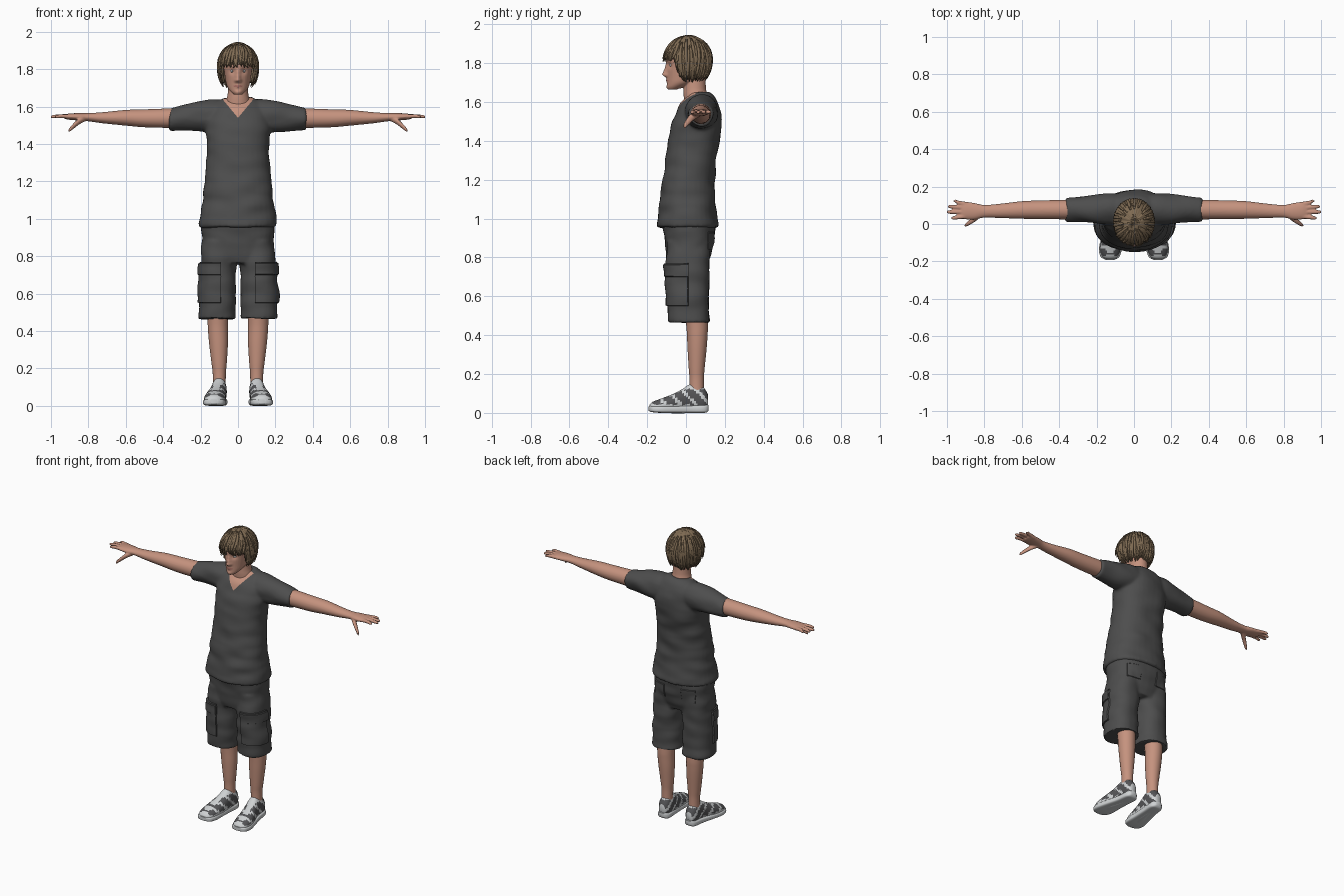
import bpy, bmesh, math, random
from mathutils import Vector, noise

cube = bpy.data.objects.get("Cube")
if cube:
    bpy.data.objects.remove(cube)
random.seed(4)


def material(name, rgb):
    m = bpy.data.materials.new(name)
    m.use_nodes = True
    m.diffuse_color = (*rgb, 1)
    m.node_tree.nodes["Principled BSDF"].inputs["Base Color"].default_value = (*rgb, 1)
    return m


skin = material("skin", (0.56, 0.29, 0.21))
lip = material("lips", (0.42, 0.17, 0.14))
cloth = material("charcoal cloth", (0.075, 0.075, 0.075))
brown = material("hair brown", (0.21, 0.145, 0.085))
white = material("shoe white", (0.62, 0.64, 0.65))
grey = material("shoe grey", (0.09, 0.09, 0.095))
iris_mat = material("iris", (0.05, 0.06, 0.06))

AXES = {"z": lambda t, a, b: (a, b, t), "x": lambda t, a, b: (t, a, b), "y": lambda t, a, b: (a, t, b)}


def smooth_path(rows, steps=4):
    # Catmull-Rom through the rows
    out, last = [], len(rows) - 1
    for i in range(last):
        p = [rows[max(0, min(last, i + k))] for k in (-1, 0, 1, 2)]
        for s in range(steps):
            t = s / steps
            out.append([b + .5 * t * (c - a + t * (2*a - 5*b + 4*c - d + t * (3*(b - c) + d - a)))
                        for a, b, c, d in zip(*p)])
    return out + [list(rows[-1])]


def loft(bm, axis, rows, side=1, square=1.0, n=32):
    # rows: place on axis, two centre values, two radii
    rings = []
    for t, a, b, ra, rb in smooth_path(rows):
        ring = []
        for k in range(n):
            c, s = math.cos(math.tau * k / n), math.sin(math.tau * k / n)
            x, y, z = AXES[axis](t, a + ra * math.copysign(abs(c) ** square, c),
                                 b + rb * math.copysign(abs(s) ** square, s))
            ring.append(bm.verts.new((x * side, y, z)))
        rings.append(ring)
    for r, q in zip(rings, rings[1:]):
        for k in range(n):
            bm.faces.new((r[k], r[(k + 1) % n], q[(k + 1) % n], q[k]))
    bm.faces.new(rings[0])
    bm.faces.new(rings[-1])


def finish(name, bm, mats, sharp=None):
    bmesh.ops.recalc_face_normals(bm, faces=bm.faces)
    me = bpy.data.meshes.new(name)
    bm.to_mesh(me)
    bm.free()
    for m in mats:
        me.materials.append(m)
    me.shade_smooth()
    if sharp:
        me.set_sharp_from_angle(angle=math.radians(sharp))
    ob = bpy.data.objects.new(name, me)
    bpy.context.collection.objects.link(ob)
    return ob


def fuse(bm, voxel, rounds):
    # merge overlapping lofts into one soft skin
    ob = finish("fuse_helper", bm, [])
    mod = ob.modifiers.new("merge", "REMESH")
    mod.mode, mod.voxel_size = "VOXEL", voxel
    mod = ob.modifiers.new("soften", "SMOOTH")
    mod.factor, mod.iterations = 0.5, rounds
    deps = bpy.context.evaluated_depsgraph_get()
    me = bpy.data.meshes.new_from_object(ob.evaluated_get(deps))
    out = bmesh.new()
    out.from_mesh(me)
    out.normal_update()
    bpy.data.objects.remove(ob)
    return out


def cut(bm, co, no):
    bmesh.ops.bisect_plane(bm, geom=bm.verts[:] + bm.edges[:] + bm.faces[:], plane_co=co, plane_no=no, dist=1e-5)


def wrinkle(bm, amount):
    moves = [(v, v.normal * noise.noise(Vector((v.co.x * 7, v.co.y * 7, v.co.z * 15))) * amount) for v in bm.verts]
    for v, d in moves:
        v.co += d


# Shirt with sleeves and a V neck showing skin
bm = bmesh.new()
loft(bm, "z", [(.955, 0, .008, .207, .157), (1.0, 0, .008, .205, .153), (1.1, 0, .008, .19, .143),
               (1.2, 0, .015, .18, .135), (1.3, 0, .025, .17, .13), (1.4, 0, .04, .168, .135),
               (1.47, 0, .05, .175, .13), (1.53, 0, .06, .17, .12), (1.58, 0, .068, .15, .105),
               (1.62, 0, .07, .12, .078), (1.65, 0, .07, .075, .05)], square=.88)
for s in (1, -1):
    loft(bm, "x", [(.05, .08, 1.55, .08, .08), (.13, .08, 1.55, .085, .09), (.2, .08, 1.545, .08, .084),
                   (.28, .078, 1.54, .069, .07), (.365, .077, 1.533, .062, .059)], s)
bm = fuse(bm, .009, 5)
wrinkle(bm, .009)
for s in (1, -1):
    cut(bm, (0, 0, 1.54), (-1.2 * s, 0, 1))
for f in bm.faces:
    c = f.calc_center_median()
    f.material_index = int(c.z > 1.54 + 1.2 * abs(c.x) and c.y < .05)
finish("shirt", bm, [cloth, skin])

# Shorts with raised pockets
bm = bmesh.new()
loft(bm, "z", [(.76, 0, .01, .17, .1), (.82, 0, .012, .192, .118), (.9, 0, .018, .197, .13),
               (1.0, 0, .012, .195, .138)], square=.85)
for s in (1, -1):
    loft(bm, "z", [(.465, .112, .015, .1, .107), (.56, .112, .012, .099, .106), (.68, .109, .01, .096, .11),
                   (.78, .104, .01, .096, .113), (.88, .098, .015, .09, .115)], s, .88)
bm = fuse(bm, .009, 4)
wrinkle(bm, .009)


def raised(zs, ys, xs, depth):
    for z in zs:
        cut(bm, (0, 0, z), (0, 0, 1))
    for y in ys:
        cut(bm, (0, y, 0), (0, 1, 0))
    for s in (1, -1):
        for x in xs:
            cut(bm, (x * s, 0, 0), (1, 0, 0))
        picked = []
        for f in bm.faces:
            c = f.calc_center_median()
            if zs[0] < c.z < zs[1] and ys[0] < c.y < ys[1] and xs[0] < c.x * s < xs[1]:
                picked.append(f)
        bmesh.ops.inset_region(bm, faces=picked, thickness=.003, depth=depth, use_even_offset=True)
        bm.normal_update()


raised((.55, .77), (-.2, .012), (.09, .3), .008)
raised((.7, .765), (-.2, .009), (.093, .3), .006)
raised((.84, .93), (.08, .3), (.06, .15), .004)
finish("shorts", bm, [cloth], 40)

for s, side in ((1, "left"), (-1, "right")):
    # Arm, palm, fingers and thumb
    bm = bmesh.new()
    loft(bm, "x", [(.25, .077, 1.54, .05, .05), (.36, .077, 1.538, .052, .052), (.5, .076, 1.537, .05, .048),
                   (.6, .075, 1.54, .047, .042), (.72, .07, 1.54, .038, .03), (.8, .068, 1.543, .034, .022),
                   (.85, .068, 1.545, .044, .02), (.9, .072, 1.546, .047, .017), (.925, .074, 1.546, .043, .012)], s)
    for base, tip, reach in ((.04, .032, .978), (.063, .064, 1.002), (.086, .093, .995), (.107, .122, .965)):
        loft(bm, "x", [(.89, base, 1.546, .011, .012), (.94, (base + tip) / 2, 1.549, .011, .011),
                       (reach - .012, tip, 1.546, .0095, .009), (reach, tip, 1.545, .005, .005)], s, n=12)
    loft(bm, "x", [(.815, .06, 1.537, .02, .015), (.85, .03, 1.52, .018, .017), (.88, .008, 1.495, .014, .015),
                   (.9, -.005, 1.476, .01, .011), (.906, -.009, 1.47, .004, .005)], s, n=16)
    finish(side + "_arm", fuse(bm, .005, 3), [skin])

    # Leg
    bm = bmesh.new()
    loft(bm, "z", [(.06, .1, .055, .034, .038), (.17, .1, .055, .035, .037), (.23, .101, .055, .041, .041),
                   (.33, .104, .057, .05, .049), (.4, .107, .058, .053, .053), (.46, .108, .056, .055, .056),
                   (.62, .108, .04, .062, .062)], s)
    finish(side + "_leg", bm, [skin])

    # Shoe upper: grey with white collar, tongue and slanted stripes
    bm = bmesh.new()
    loft(bm, "y", [(-.188, .128, .027, .02, .014), (-.172, .128, .032, .043, .025), (-.13, .126, .037, .055, .036),
                   (-.07, .118, .047, .052, .049), (-.02, .108, .06, .045, .062), (.02, .102, .073, .041, .074),
                   (.06, .1, .075, .04, .073), (.092, .1, .07, .037, .06), (.112, .1, .06, .022, .036)], s, .9, 40)
    bm.normal_update()
    for f in bm.faces:
        c = f.calc_center_median()
        off = abs(abs(c.x) - .108 + min(0, c.y) * .12)
        stripe = (c.y + c.z * .9) % .075 < .022
        tongue = c.y < .03 and c.z > .05 and off < .02 and c.y % .026 < .016
        f.material_index = int(not (c.z > .122 or stripe or tongue or c.z < .042))
    finish(side + "_shoe", bm, [white, grey])
    bm = bmesh.new()
    loft(bm, "y", [(-.192, .128, .022, .022, .012), (-.175, .128, .02, .05, .016), (-.13, .126, .018, .061, .018),
                   (-.06, .118, .018, .054, .018), (.02, .106, .019, .045, .019), (.08, .1, .02, .043, .02),
                   (.105, .1, .022, .034, .02), (.117, .1, .026, .02, .014)], s, .5)
    finish(side + "_sole", bm, [white], 50)

# Head and neck, with the face shaped by soft pushes
bm = bmesh.new()
loft(bm, "z", [(1.56, 0, .06, .075, .065), (1.63, 0, .05, .064, .062), (1.67, 0, .045, .055, .058),
               (1.75, 0, .045, .05, .055)])
loft(bm, "z", [(1.664, 0, -.065, .022, .024), (1.678, 0, -.052, .038, .044), (1.7, 0, -.025, .055, .07),
               (1.73, 0, -.004, .065, .092), (1.78, 0, .003, .073, .101), (1.83, 0, .01, .08, .11),
               (1.88, 0, .012, .074, .097), (1.915, 0, .012, .05, .065)])
bm = fuse(bm, .0038, 5)
PUSHES = [(0, 1.742, -.024, .010), (0, 1.762, -.013, .009), (0, 1.782, -.007, .009), (0, 1.708, -.007, .012),
          (0, 1.692, .004, .008), (0, 1.674, -.006, .014), (.03, 1.79, .010, .012), (-.03, 1.79, .010, .012),
          (.012, 1.738, -.006, .006), (-.012, 1.738, -.006, .006), (0, 1.815, -.004, .03)]
for v in bm.verts:
    if v.co.y < -.03:
        x, z = v.co.x, v.co.z
        v.co.y += sum(d * math.exp(-((x - px) ** 2 + (z - pz) ** 2) / (2 * r * r)) for px, pz, d, r in PUSHES)
for f in bm.faces:
    c = f.calc_center_median()
    f.material_index = int(c.y < -.05 and (c.x / .023) ** 2 + ((c.z - 1.709) / .007) ** 2 < 1)
finish("head", bm, [skin, lip])

# Eyes
for s, side in ((1, "left"), (-1, "right")):
    for part, y, r, m in (("eye", -.075, .011, white), ("iris", -.0825, .0045, iris_mat)):
        bm = bmesh.new()
        loft(bm, "y", [(y + r * math.sin(a), .03, 1.789, r * math.cos(a), r * .7 * math.cos(a))
                       for a in (-1.5, -1, -.5, 0, .5, 1, 1.5)], s, n=16)
        finish(side + "_" + part, bm, [m])


# Hair: shell that follows the skull, open at the face
def scalp(az, t, lift=0.0):
    u = max(0, min(1, (abs(math.degrees(az)) - 48) / 26))
    low = 1.825 - .1 * u * u * (3 - 2 * u)
    phi = t * math.acos(max(-.95, (low - 1.82) / .125))
    w = abs(math.sin(phi)) ** (.6 if phi > math.pi / 2 else 1)
    return Vector(((.106 + lift) * w * math.sin(az), .012 - (.12 + lift) * w * math.cos(az),
                   1.82 + (.122 + lift) * math.cos(phi)))


bm = bmesh.new()
COLS, ROWS = 96, 24
grid = []
for j in range(ROWS + 1):
    row = []
    for i in range(COLS):
        az = math.tau * i / COLS - math.pi
        groove = noise.noise(Vector((math.sin(az) * 7, math.cos(az) * 7, j * .06))) * .006
        row.append(bm.verts.new(scalp(az, max(.01, j / ROWS), groove)))
    grid.append(row)
for a, b in zip(grid, grid[1:]):
    for i in range(COLS):
        bm.faces.new((a[i], a[(i + 1) % COLS], b[(i + 1) % COLS], b[i]))
bm.faces.new(grid[0])
shell = finish("hair_shell", bm, [brown])
mod = shell.modifiers.new("thickness", "SOLIDIFY")
mod.thickness, mod.offset = .012, -1

# Tapered locks, flicking outwards at the tips
bm = bmesh.new()
for k in range(120):
    az = math.tau * k / 120 - math.pi + random.uniform(-.04, .04)
    start, end = random.uniform(.2, .65), random.uniform(.98, 1.1)
    drift, flick = random.uniform(-.25, .25), random.uniform(0, .012)
    rings = []
    for j in range(8):
        q = j / 7
        a = az + drift * q * q
        p = scalp(a, start + (end - start) * q, .002 + flick * q ** 3)
        out = Vector((math.sin(a), -math.cos(a), .15)).normalized()
        across = Vector((math.cos(a), math.sin(a), 0))
        w = .011 * math.sin(math.pi * (.08 + .9 * q)) ** .6
        rings.append([bm.verts.new(p + across * w * c + out * w * .45 * d)
                      for c, d in ((1, 0), (0, 1), (-1, 0), (0, -1))])
    for r, q in zip(rings, rings[1:]):
        for i in range(4):
            bm.faces.new((r[i], r[(i + 1) % 4], q[(i + 1) % 4], q[i]))
    bm.faces.new(rings[0])
    bm.faces.new(rings[-1])
finish("hair_locks", bm, [brown])
